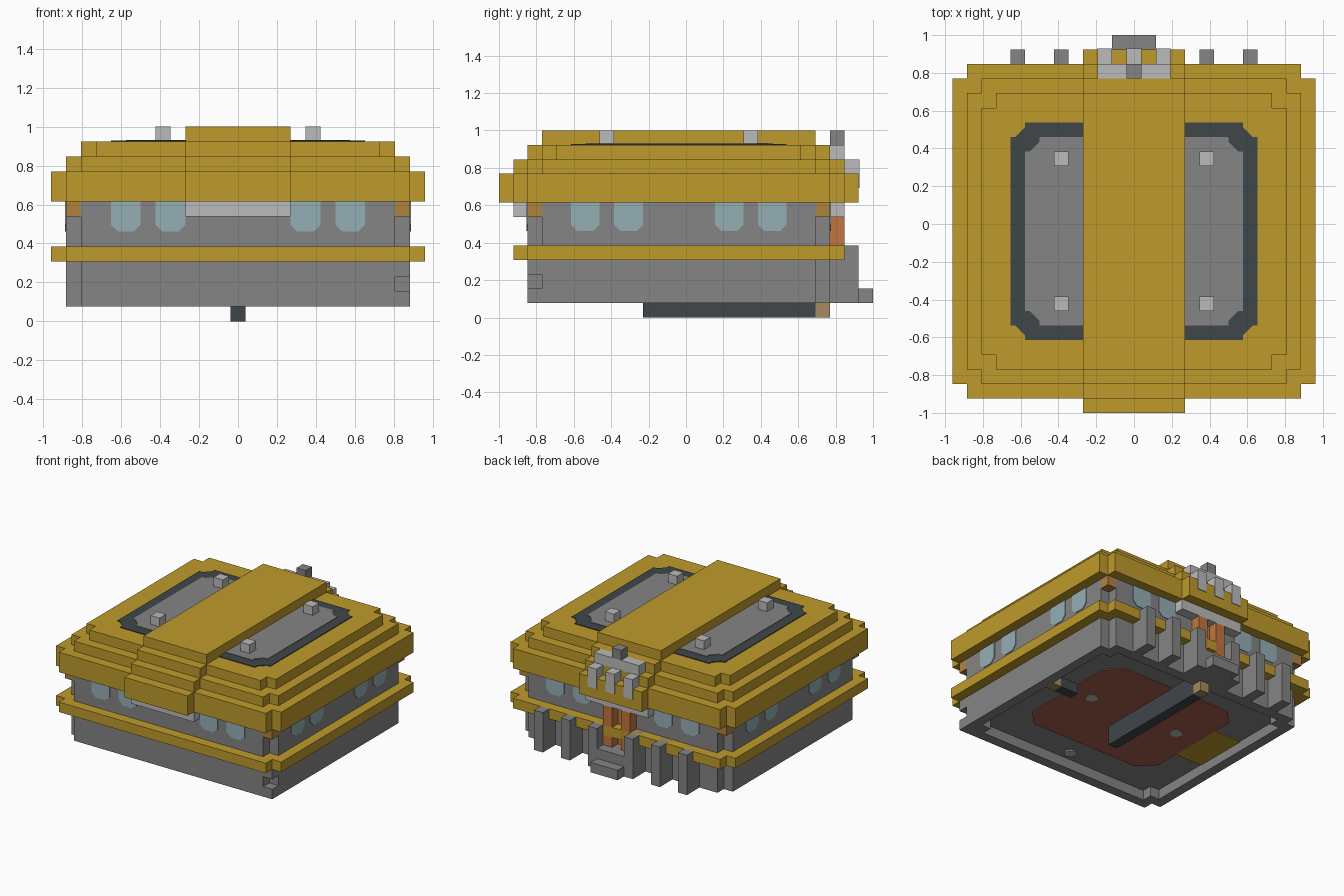
import bpy, bmesh, math

cube = bpy.data.objects.get("Cube")
if cube:
    bpy.data.objects.remove(cube, do_unlink=True)

U = 1 / 13      # one block
THIN = 0.07     # thickness of painted plates, in blocks


def material(name, hex_colour):
    rgb = [int(hex_colour[i:i + 2], 16) / 255 for i in (0, 2, 4)]
    lin = [c / 12.92 if c <= 0.04045 else ((c + 0.055) / 1.055) ** 2.4 for c in rgb]
    m = bpy.data.materials.new(name)
    m.use_nodes = True
    m.diffuse_color = (*lin, 1)
    m.node_tree.nodes["Principled BSDF"].inputs["Base Color"].default_value = (*lin, 1)
    return m


GOLD = material("gold", "BF9B2B")
GREY = material("stone grey", "858585")
LIGHT = material("light grey", "BBBBBB")
DARK = material("charcoal", "40464A")
GLASS = material("pale glass", "95AFB5")
ORANGE = material("orange wood", "C2763F")
TIMBER = material("brown timber", "B08340")
TAN = material("tan wood", "A68A5E")
BRICK = material("brick red", "A9604F")


def prism(name, pts, lo, hi, mat, axis="z", hole=None):
    """Extrude an outline along an axis; hole is an inner outline of equal length."""
    place = {"z": lambda u, v, w: (u, v, w),
             "y": lambda u, v, w: (u, w, v),
             "x": lambda u, v, w: (w, u, v)}[axis]
    bm = bmesh.new()

    def loop(outline, w):
        return [bm.verts.new([c * U for c in place(u, v, w)]) for u, v in outline]

    def bridge(a, b):
        for i in range(len(a)):
            j = (i + 1) % len(a)
            bm.faces.new((a[i], a[j], b[j], b[i]))

    bottom, top = loop(pts, lo), loop(pts, hi)
    bridge(bottom, top)
    if hole:
        in_bottom, in_top = loop(hole, lo), loop(hole, hi)
        bridge(in_bottom, in_top)
        bridge(bottom, in_bottom)
        bridge(top, in_top)
    else:
        bm.faces.new(bottom)
        bm.faces.new(top)
    bmesh.ops.recalc_face_normals(bm, faces=bm.faces)
    mesh = bpy.data.meshes.new(name)
    bm.to_mesh(mesh)
    bm.free()
    mesh.materials.append(mat)
    ob = bpy.data.objects.new(name, mesh)
    bpy.context.collection.objects.link(ob)
    return ob


def box(name, x, y, z, mat):
    pts = [(x[0], y[0]), (x[1], y[0]), (x[1], y[1]), (x[0], y[1])]
    return prism(name, pts, z[0], z[1], mat)


def stepped(*steps):
    """Symmetric outline from overlapping rectangles (half width, front, back), widest first."""
    front, back = [], []
    for i, (h, y0, y1) in enumerate(steps):
        if i:
            front.append((h, steps[i - 1][1]))
            back.append((h, steps[i - 1][2]))
        front.append((h, y0))
        back.append((h, y1))
    right = front[::-1] + back
    return right + [(-x, y) for x, y in reversed(right)]


def chamfered(x0, x1, y0, y1, c):
    return [(x0 + c, y0), (x1 - c, y0), (x1, y0 + c), (x1, y1 - c),
            (x1 - c, y1), (x0 + c, y1), (x0, y1 - c), (x0, y0 + c)]


# Walls, open underside rim, and the corner infill with its notch
wall = stepped((11.5, -10, 9), (10.5, -11, 10))
prism("walls", wall, 2, 8, GREY)
prism("base_rim", wall, 1, 2, GREY, hole=stepped((10.5, -9, 8), (9.5, -10, 9)))
for z in (1, 3):
    box("corner_infill", (10.5, 11.5), (-11, -10), (z, z + 1), GREY)
for x in (-11.5, 10.5):
    for y in (-11, 9):
        box("corner_bracket", (x, x + 1), (y, y + 1), (7, 8), TIMBER)

# Lower belt and stepped roof
prism("lower_belt", stepped((12.5, -11, 10), (11.5, -12, 11)), 4, 5, GOLD)
prism("roof_eave", stepped((12.5, -11, 10), (11.5, -12, 11), (3.5, -13, 12)), 8, 10, GOLD)
prism("roof_tier_low", stepped((11.5, -10, 9), (10.5, -11, 10), (3.5, -12, 11)), 10, 11, GOLD)
prism("roof_tier_high", stepped((10.5, -9, 8), (9.5, -10, 9), (3.5, -11, 10)), 11, 12, GOLD)
box("roof_ridge", (-3.5, 3.5), (-10, 9), (12, 13), GOLD)

# Roof panels and studs, mirrored about the ridge
for s in (-1, 1):
    for name, x1, y0, y1, lift, mat in (("roof_panel_border", 8.5, -8, 7, THIN, DARK),
                                        ("roof_panel", 7.5, -7, 6, 2 * THIN - 0.02, GREY)):
        pts = [(3.5, y0), (x1 - 1, y0), (x1 - 1, y0 + 0.35), (x1 - 0.35, y0 + 1), (x1, y0 + 1),
               (x1, y1 - 1), (x1 - 0.35, y1 - 1), (x1 - 1, y1 - 0.35), (x1 - 1, y1), (3.5, y1)]
        prism(name, [(s * x, y) for x, y in pts], 12, 12 + lift, mat)
    for y in (-6, 4):
        box("roof_stud", (s * 5 - 0.5, s * 5 + 0.5), (y, y + 1), (12, 13), LIGHT)


# Windows with clipped lower corners
def window(u, lo, hi, axis):
    c = 0.45
    pts = [(u + c, 6), (u + 2 - c, 6), (u + 2, 6 + c), (u + 2, 8), (u, 8), (u, 6 + c)]
    prism("window", pts, lo, hi, GLASS, axis)


for u in (-8.5, -5.5, 3.5, 6.5):
    window(u, -11 - THIN, -11, "y")
    window(u, 10, 10 + THIN, "y")
for u in (-8, -5, 2, 5):
    window(u, 11.5, 11.5 + THIN, "x")
    window(u, -11.5 - THIN, -11.5, "x")

# Lintels
box("front_lintel", (-3.5, 3.5), (-12, -11), (7, 8), LIGHT)
box("back_lintel", (-3.5, 3.5), (10, 11), (7, 8), LIGHT)

# Back doorway, landing, step and posts
box("door_recess", (-0.5, 0.5), (10, 10 + THIN), (3, 7), ORANGE)
for s in (-1, 1):
    box("door_panel", (s - 0.5, s + 0.5), (10, 11), (3, 7), ORANGE)
    for x in (2, 5, 8):
        box("back_post", (s * x - 0.5, s * x + 0.5), (10, 12), (1, 5), GREY)
box("landing", (-1.5, 1.5), (10, 12), (1, 3), GREY)
box("step", (-1.5, 1.5), (12, 13), (1, 2), GREY)

# Back roof ornament
box("ornament_bar", (-2.5, 2.5), (10, 11), (11, 12), LIGHT)
box("ornament_cap", (-0.5, 0.5), (10, 11), (12, 13), GREY)
for x in (-2, 0, 2):
    box("ornament_prong", (x - 0.5, x + 0.5), (11, 12 + THIN), (9, 11), LIGHT)

# Underside: keel, side bar and painted floor
box("keel", (-0.5, 0.5), (-3, 9), (0, 2), DARK)
box("keel_tip", (-0.5, 0.5), (9, 10), (0, 1), TAN)
box("side_bar", (7.5, 9.5), (0, 1), (1, 2), DARK)
box("side_bar_tip", (9.5, 10.5), (0, 1), (1, 2), TAN)
prism("floor_patch", chamfered(-7.5, 7.5, -7, 6, 1.5), 2 - THIN, 2, BRICK)
box("floor_mat", (-10.5, -7.5), (-3, 2.5), (2 - THIN, 2), GOLD)
for x, y in ((5, 0), (0, 0), (-5, 0), (0, -9)):
    disc = [(x + 0.6 * math.cos(math.tau * i / 8), y + 0.6 * math.sin(math.tau * i / 8))
            for i in range(8)]
    prism("floor_disc", disc, 2 - 1.7 * THIN, 2, LIGHT)
